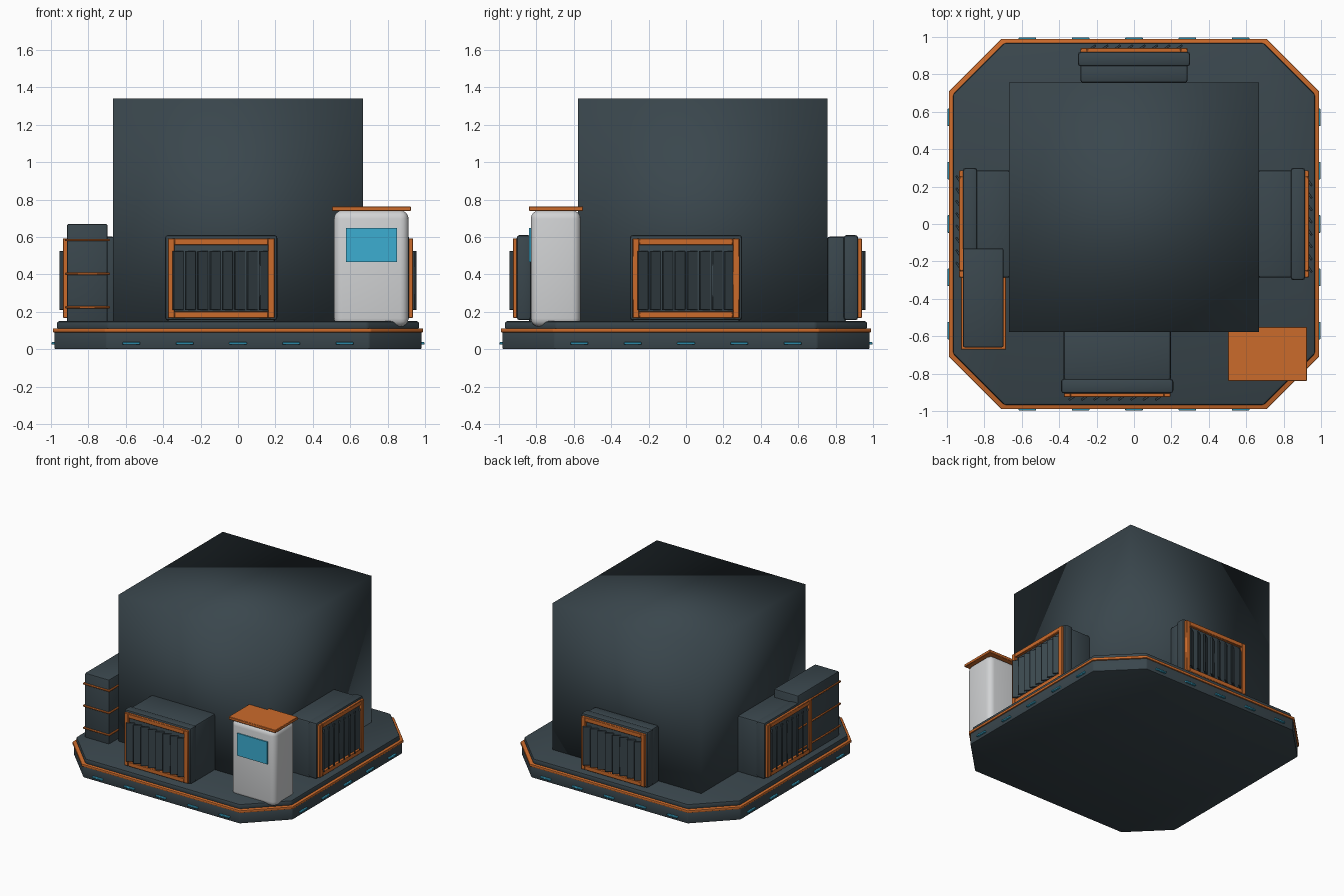
import bpy, bmesh, math
from mathutils import Matrix, Vector

if "Cube" in bpy.data.objects:
    bpy.data.objects.remove(bpy.data.objects["Cube"])


def material(name, rgb):
    m = bpy.data.materials.new(name)
    m.diffuse_color = (*rgb, 1)
    m.use_nodes = True
    m.node_tree.nodes["Principled BSDF"].inputs["Base Color"].default_value = m.diffuse_color
    return m


SLATE = material("slate", (0.042, 0.062, 0.074))
ORANGE = material("orange", (0.60, 0.145, 0.024))
WHITE = material("off_white", (0.64, 0.65, 0.66))
CYAN = material("cyan", (0.045, 0.42, 0.64))


def finish(name, bm, mat, bevel=0, segments=2, matrix=None):
    """Turn a bmesh into an object with optional rounded edges."""
    bmesh.ops.recalc_face_normals(bm, faces=bm.faces[:])
    if bevel:
        bmesh.ops.bevel(bm, geom=bm.edges[:], offset=bevel, segments=segments,
                        profile=0.5, affect='EDGES', clamp_overlap=True)
    if matrix:
        bm.transform(matrix)
    me = bpy.data.meshes.new(name)
    bm.to_mesh(me)
    bm.free()
    ob = bpy.data.objects.new(name, me)
    bpy.context.collection.objects.link(ob)
    me.materials.append(mat)
    bpy.ops.object.select_all(action='DESELECT')
    bpy.context.view_layer.objects.active = ob
    ob.select_set(True)
    bpy.ops.object.shade_smooth_by_angle(angle=math.radians(40))
    return ob


def box(name, lo, hi, mat, bevel=0, segments=2, matrix=None):
    """Box between two corner points."""
    lo, hi = Vector(lo), Vector(hi)
    bm = bmesh.new()
    bmesh.ops.create_cube(bm, size=1)
    bm.transform(Matrix.Translation((lo + hi) / 2) @ Matrix.Diagonal((*(hi - lo), 1)))
    return finish(name, bm, mat, bevel, segments, matrix)


def octagon(name, r, cut, z0, z1, mat, bevel):
    """Square slab with cut corners."""
    c = r - cut
    pts = [(c, -r), (r, -c), (r, c), (c, r), (-c, r), (-r, c), (-r, -c), (-c, -r)]
    bm = bmesh.new()
    face = bm.faces.new([bm.verts.new((x, y, z0)) for x, y in pts])
    up = bmesh.ops.extrude_face_region(bm, geom=[face])["geom"]
    bmesh.ops.translate(bm, vec=(0, 0, z1 - z0),
                        verts=[v for v in up if isinstance(v, bmesh.types.BMVert)])
    return finish(name, bm, mat, bevel)


# Base platform: lower slab, orange trim line, raised deck
octagon("base_slab", 0.982, 0.28, 0.0, 0.095, SLATE, 0.008)
octagon("base_trim", 0.99, 0.28, 0.09, 0.112, ORANGE, 0.006)
octagon("deck", 0.968, 0.275, 0.105, 0.15, SLATE, 0.012)

# Marker lights along the four straight sides
for side in range(4):
    turn = Matrix.Rotation(side * math.pi / 2, 4, 'Z')
    for i in range(-2, 3):
        x = i * 0.285
        box("marker_light", (x - 0.047, -0.997, 0.024), (x + 0.047, -0.975, 0.038),
            CYAN, 0.003, 1, turn)

# Main block, softly shaded over its corners
block = box("main_block", (-0.667, -0.578, 0.003), (0.667, 0.757, 1.34), SLATE)
for e in block.data.edges:
    e.use_edge_sharp = False
if "sharp_edge" in block.data.attributes:
    block.data.attributes.remove(block.data.attributes["sharp_edge"])
block.data.shade_smooth()


def vent_unit(angle, shift, inner, grow):
    """Vent housing facing outward: body, face rim, orange frame, louvres."""
    m = Matrix.Rotation(angle, 4, 'Z') @ Matrix.Translation((shift, -grow, 0))
    box("vent_body", (-0.287, -0.84, 0.14), (0.287, -inner, 0.603), SLATE, 0.015, 2, m)
    box("vent_rim", (-0.30, -0.905, 0.155), (0.30, -0.828, 0.61), SLATE, 0.015, 2, m)
    for s in (-1, 1):
        xs = sorted((s * 0.25, s * 0.285))
        box("vent_frame_side", (xs[0], -0.925, 0.167), (xs[1], -0.895, 0.593),
            ORANGE, 0.003, 1, m)
    for z in (0.167, 0.558):
        box("vent_frame_bar", (-0.25, -0.925, z), (0.25, -0.895, z + 0.035),
            ORANGE, 0.003, 1, m)
    for i in range(8):
        place = (m @ Matrix.Translation(((i - 3.5) * 0.066, -0.922, 0))
                 @ Matrix.Rotation(math.radians(35), 4, 'Z'))
        box("vent_louvre", (-0.033, -0.006, 0.21), (0.033, 0.006, 0.525),
            SLATE, 0.002, 1, place)


vent_unit(0, -0.09, 0.56, 0)
vent_unit(math.pi / 2, 0.0, 0.65, 0.01)
vent_unit(math.pi, 0.0, 0.74, 0.015)
vent_unit(-math.pi / 2, 0.0, 0.65, 0.01)

# Strapped storage cabinet at the front left
box("cabinet", (-0.915, -0.66, 0.14), (-0.697, -0.13, 0.67), SLATE, 0.01)
for z in (0.225, 0.404, 0.584):
    box("cabinet_strap", (-0.925, -0.672, z - 0.006), (-0.685, -0.12, z + 0.006),
        ORANGE, 0.003, 1)

# Service booth at the front right: shell, flat roof, screen
box("booth_shell", (0.513, -0.83, 0.12), (0.912, -0.563, 0.742), WHITE, 0.045, 4)
box("booth_roof", (0.503, -0.84, 0.74), (0.924, -0.55, 0.763), ORANGE, 0.003, 1)
box("booth_screen", (0.578, -0.839, 0.467), (0.85, -0.83, 0.648), CYAN)
